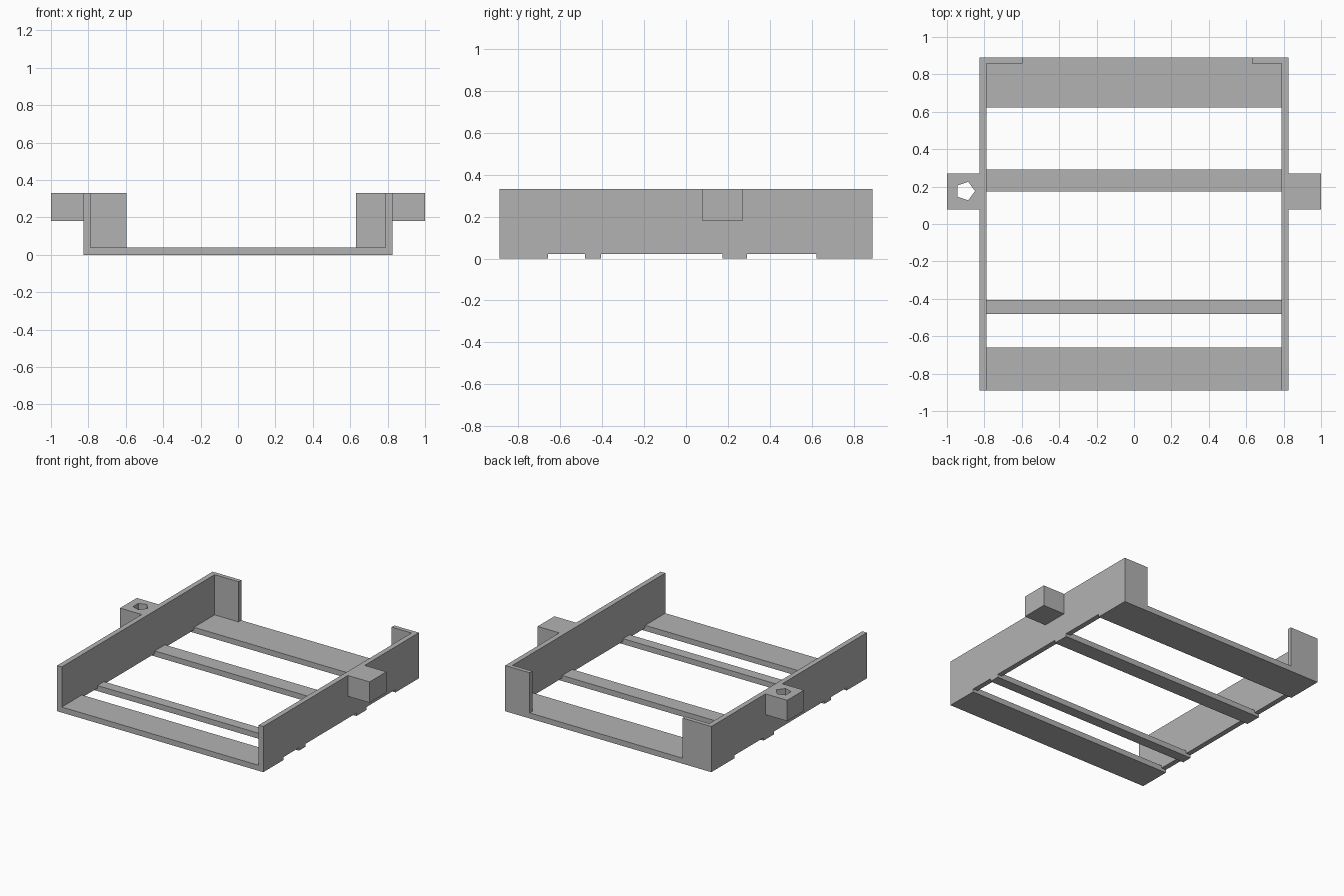
import bpy, bmesh
from mathutils import Matrix

old = bpy.data.objects.get("Cube")
if old:
    bpy.data.objects.remove(old, do_unlink=True)

grey = bpy.data.materials.new("plain_grey")
grey.use_nodes = True
colour = (0.45, 0.45, 0.45, 1)
grey.diffuse_color = colour
grey.node_tree.nodes["Principled BSDF"].inputs["Base Color"].default_value = colour

OUT, IN = 0.826, 0.789        # outer and inner faces of the side walls
END, TOP = 0.89, 0.331        # half depth and height
FLOOR, NOTCH = 0.04, 0.021    # slat thickness and underside notch depth
SLATS = [("front_slat", -END, -0.66), ("narrow_slat", -0.482, -0.407),
         ("middle_slat", 0.175, 0.291), ("back_slat", 0.623, END)]


def finish(bm, name):
    bmesh.ops.recalc_face_normals(bm, faces=bm.faces)
    mesh = bpy.data.meshes.new(name)
    bm.to_mesh(mesh)
    bm.free()
    mesh.materials.append(grey)
    obj = bpy.data.objects.new(name, mesh)
    bpy.context.collection.objects.link(obj)
    return obj


def box(name, x0, x1, y0, y1, z0, z1):
    bm = bmesh.new()
    centre = Matrix.Translation(((x0 + x1) / 2, (y0 + y1) / 2, (z0 + z1) / 2))
    size = Matrix.Diagonal((x1 - x0, y1 - y0, z1 - z0, 1))
    bmesh.ops.create_cube(bm, size=1, matrix=centre @ size)
    return finish(bm, name)


def wall(name, x0, x1):
    # Side outline with shallow notches between the slats, extruded sideways
    outline = [(END, TOP), (-END, TOP)]
    for i, (_, y0, y1) in enumerate(SLATS):
        if i > 0:
            outline.append((y0, NOTCH))
        outline += [(y0, 0), (y1, 0)]
        if i < len(SLATS) - 1:
            outline.append((y1, NOTCH))
    bm = bmesh.new()
    face = bm.faces.new([bm.verts.new((x0, y, z)) for y, z in outline])
    new = bmesh.ops.extrude_face_region(bm, geom=[face])["geom"]
    bmesh.ops.translate(bm, vec=(x1 - x0, 0, 0),
                        verts=[v for v in new if isinstance(v, bmesh.types.BMVert)])
    return finish(bm, name)


def lug(name, x0, x1, hole_x):
    # Mounting block with a five-sided hole right through it
    block = box(name, x0, x1, 0.078, 0.27, 0.18, TOP)
    bm = bmesh.new()
    bmesh.ops.create_cone(bm, cap_ends=True, segments=5, radius1=0.052,
                          radius2=0.052, depth=0.5)
    # Turn one corner of the hole towards +x
    tip = max((v.co.copy() for v in bm.verts), key=lambda c: c.y)
    turn = Matrix.Rotation(-tip.xy.to_3d().angle((1, 0, 0)), 4, "Z")
    bm.transform(Matrix.Translation((hole_x, 0.176, 0.25)) @ turn)
    cutter = finish(bm, name + "_cutter")
    cutter.hide_render = True
    mod = block.modifiers.new("hole", "BOOLEAN")
    mod.operation, mod.solver, mod.object = "DIFFERENCE", "EXACT", cutter
    bpy.context.view_layer.objects.active = block
    bpy.ops.object.modifier_apply(modifier=mod.name)
    bpy.data.objects.remove(cutter, do_unlink=True)


# Side walls and their mounting lugs
wall("left_wall", IN, OUT)
wall("right_wall", -OUT, -IN)
lug("left_lug", OUT, 1, 0.902)
lug("right_lug", -1, -OUT, -0.902)

# Floor slats spanning between the walls
for slat_name, y0, y1 in SLATS:
    box(slat_name, -IN, IN, y0, y1, 0, FLOOR)

# Back stop tabs, standing on the back slat
box("left_back_tab", 0.63, IN, 0.859, END, FLOOR, TOP)
box("right_back_tab", -IN, -0.597, 0.859, END, FLOOR, TOP)
